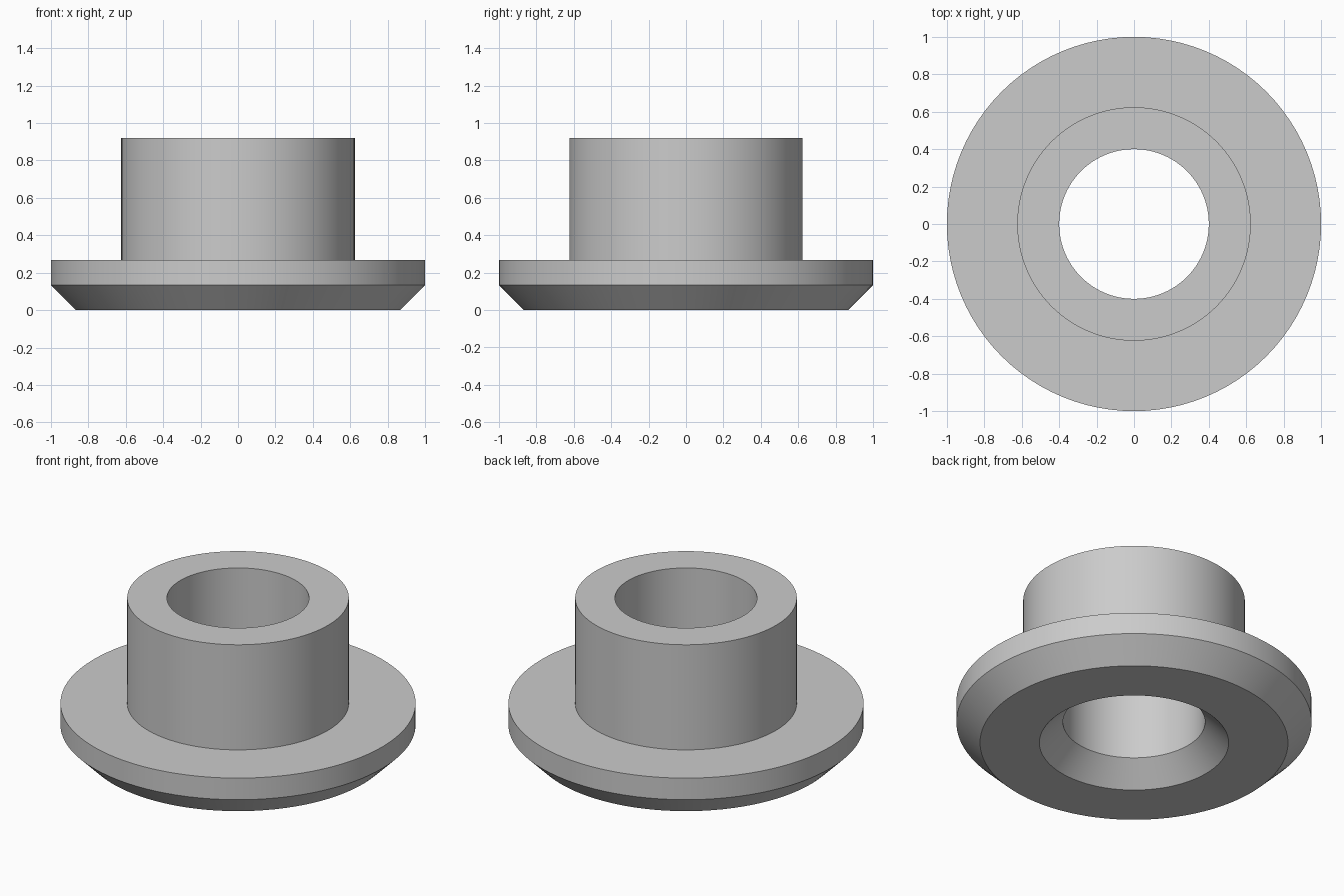
import bpy
import bmesh
import math

SEGMENTS = 96

old = bpy.data.objects.get("Cube")
if old:
    bpy.data.objects.remove(old, do_unlink=True)

# Plain grey material
grey = bpy.data.materials.new("plain grey")
colour = (0.6, 0.6, 0.6, 1)
grey.use_nodes = True
grey.diffuse_color = colour
grey.node_tree.nodes["Principled BSDF"].inputs["Base Color"].default_value = colour


def lathe(name, profile, material):
    """Revolve a closed (radius, height) profile around the z axis."""
    bm = bmesh.new()
    rings = []
    for i in range(SEGMENTS):
        a = math.tau * i / SEGMENTS
        rings.append([bm.verts.new((r * math.cos(a), r * math.sin(a), z))
                      for r, z in profile])
    n = len(profile)
    for i, ring in enumerate(rings):
        following = rings[(i + 1) % SEGMENTS]
        for j in range(n):
            k = (j + 1) % n
            bm.faces.new((ring[j], following[j], following[k], ring[k]))
    bmesh.ops.recalc_face_normals(bm, faces=bm.faces)
    mesh = bpy.data.meshes.new(name)
    bm.to_mesh(mesh)
    bm.free()
    mesh.materials.append(material)
    obj = bpy.data.objects.new(name, mesh)
    bpy.context.collection.objects.link(obj)
    bpy.ops.object.select_all(action='DESELECT')
    obj.select_set(True)
    bpy.context.view_layer.objects.active = obj
    bpy.ops.object.shade_smooth_by_angle(angle=math.radians(30))
    return obj


# Flanged bushing: chamfered flange, plain hub, bore countersunk from below
bore, hub, flange = 0.4, 0.624, 1.0
chamfer, flange_top, height = 0.133, 0.267, 0.92
lathe("flanged_bushing", [
    (bore + chamfer, 0),
    (flange - chamfer, 0),
    (flange, chamfer),
    (flange, flange_top),
    (hub, flange_top),
    (hub, height),
    (bore, height),
    (bore, chamfer),
], grey)
